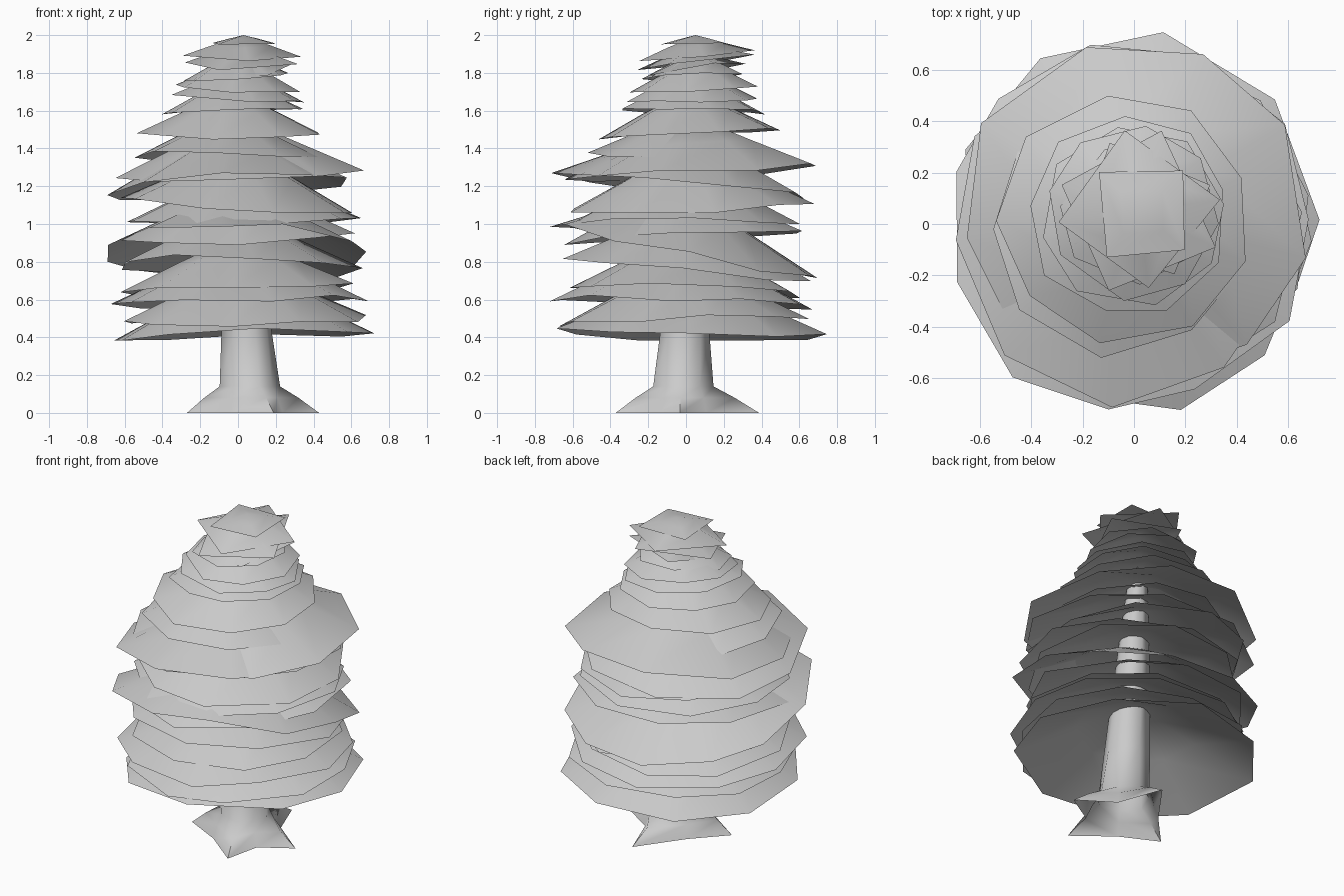
import bpy, math, random
from mathutils import Vector

if "Cube" in bpy.data.objects:
    bpy.data.objects.remove(bpy.data.objects["Cube"], do_unlink=True)
random.seed(11)

grey = bpy.data.materials.new("plain light grey")
grey.use_nodes = True
grey.diffuse_color = (0.6, 0.6, 0.6, 1)
grey.node_tree.nodes["Principled BSDF"].inputs["Base Color"].default_value = (0.6, 0.6, 0.6, 1)


def loft(name, rings, tip, angle):
    """Skin a stack of equal rings and close it with a tip point."""
    n = len(rings[0])
    verts = [v for ring in rings for v in ring] + [tip]
    faces = [(k * n + i, k * n + (i + 1) % n, (k + 1) * n + (i + 1) % n, (k + 1) * n + i)
             for k in range(len(rings) - 1) for i in range(n)]
    last = (len(rings) - 1) * n
    faces += [(last + i, last + (i + 1) % n, len(verts) - 1) for i in range(n)]
    mesh = bpy.data.meshes.new(name)
    mesh.from_pydata(verts, [], faces)
    mesh.materials.append(grey)
    obj = bpy.data.objects.new(name, mesh)
    bpy.context.collection.objects.link(obj)
    bpy.ops.object.select_all(action="DESELECT")
    obj.select_set(True)
    bpy.context.view_layer.objects.active = obj
    bpy.ops.object.shade_smooth_by_angle(angle=math.radians(angle))


# Trunk with four pointed roots: (angle in degrees, reach), root tips alternating with hollows
STAR = [(-2, 0.37), (40, 0.2), (83, 0.41), (137, 0.2),
        (190, 0.335), (240, 0.2), (290, 0.375), (324, 0.22)]


def trunk_ring(z, x, y, base, spread):
    ring = []
    for angle, reach in STAR:
        r, t = base + (reach - base) * spread, math.radians(angle)
        ring.append(Vector((x + r * math.cos(t), y + r * math.sin(t), z)))
    return ring


loft("trunk", [trunk_ring(0, 0.06, -0.02, 0.15, 1), trunk_ring(0.08, 0.06, -0.02, 0.15, 0.5),
               trunk_ring(0.14, 0.06, -0.02, 0.14, 0.1), trunk_ring(0.42, 0.045, -0.01, 0.135, 0),
               trunk_ring(1.0, 0.02, 0.01, 0.1, 0), trunk_ring(1.55, 0, 0.03, 0.06, 0)],
     (0, 0.03, 1.7), 70)


# Branch tiers: thin tilted skirts hanging from the trunk
def tier(name, z, r, cx, cy, tilt_x, tilt_y, sides, twist, rise=0.46, jitter=0.035):
    rim, inner = [], []
    for i in range(sides):
        a = math.radians(twist) + math.tau * (i + random.uniform(-0.1, 0.1)) / sides
        k = r * (1 + random.uniform(-jitter, jitter))
        x, y = k * math.cos(a), k * math.sin(a)
        drop = random.uniform(-0.8, 0.8) * jitter * r
        rim.append((cx + x, cy + y, z + tilt_x * x + tilt_y * y + drop))
        inner.append((cx + x * 0.5, cy + y * 0.5,
                      z + 0.52 * rise * r + 0.5 * (tilt_x * x + tilt_y * y)))
    loft(name, [rim, inner], (cx, cy, z + rise * r), 40)


# height, radius, centre x, centre y, tilt along x, tilt along y, sides, twist in degrees
TIERS = [
    (0.41, 0.71, 0.01, 0.04, 0.04, -0.02, 9, 82),
    (0.49, 0.66, 0.03, 0.00, 0.02, 0.02, 10, 10),
    (0.58, 0.70, 0.01, -0.03, 0.03, -0.02, 10, -77),
    (0.65, 0.63, 0.00, 0.00, 0.02, -0.04, 9, 25),
    (0.77, 0.65, -0.01, 0.01, -0.03, -0.09, 9, 0),
    (0.85, 0.71, -0.03, -0.01, 0.00, -0.21, 11, 165),
    (0.93, 0.63, 0.01, 0.00, 0.03, 0.04, 9, 30),
    (1.01, 0.63, 0.02, -0.01, 0.01, 0.00, 9, 5),
    (1.10, 0.64, 0.00, 0.02, -0.05, 0.02, 9, 90),
    (1.20, 0.67, -0.04, -0.03, 0.05, -0.08, 9, 185),
    (1.26, 0.67, 0.00, 0.04, 0.03, 0.06, 9, 27),
    (1.35, 0.51, -0.05, 0.00, -0.02, -0.05, 9, 20),
    (1.48, 0.49, -0.03, 0.02, 0.00, 0.04, 9, 58),
    (1.60, 0.39, -0.02, 0.03, 0.03, -0.03, 9, 54),
    (1.66, 0.36, 0.00, 0.03, -0.05, 0.02, 8, 10),
    (1.72, 0.34, 0.00, 0.05, -0.03, 0.05, 8, 35),
    (1.78, 0.28, 0.00, 0.04, 0.06, 0.05, 7, 15),
]
for i, row in enumerate(TIERS):
    tier(f"branch_tier_{i + 1}", *row)

# Crown: tilted, twisted squares stacked into a ragged star, then a flat cap
CROWN = [
    (1.81, 0.29, 0.02, 0.05, 0.07, 0.16, 4, 29),
    (1.85, 0.32, 0.02, 0.05, 0.03, 0.12, 4, 69),
    (1.89, 0.31, 0.02, 0.05, -0.02, 0.08, 4, 3),
]
for i, row in enumerate(CROWN):
    tier(f"crown_{i + 1}", *row, rise=0.34)
tier("top_cap", 1.955, 0.225, 0.03, 0.05, 0, 0.02, 4, 45, rise=0.2, jitter=0)
